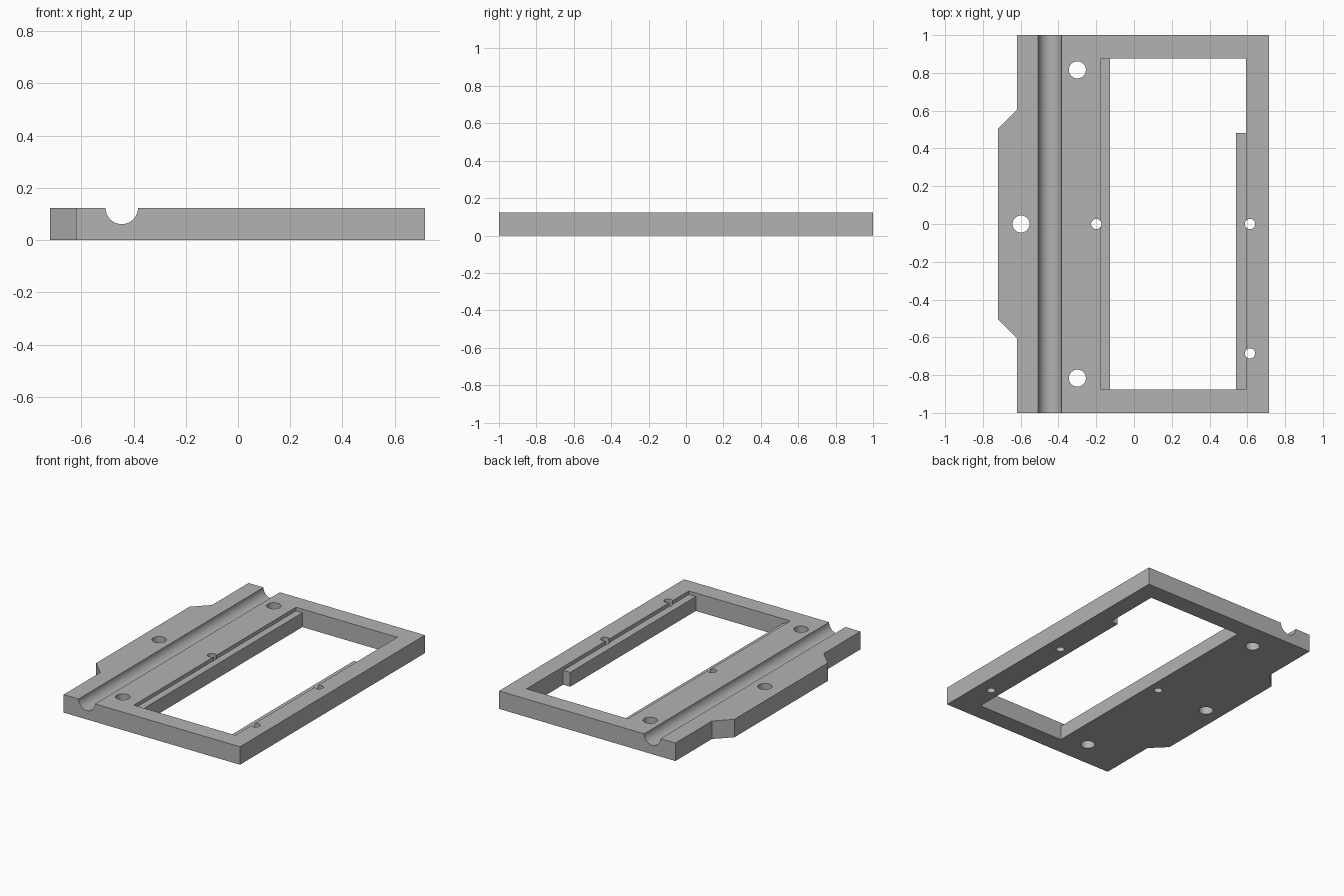
import bpy, bmesh, math
from mathutils import Matrix

if "Cube" in bpy.data.objects:
    bpy.data.objects.remove(bpy.data.objects["Cube"], do_unlink=True)

THICK = 0.123      # plate thickness
LEDGE = 0.098      # height of the recessed ledges
OVER = 0.05        # cutter overshoot

grey = bpy.data.materials.new("plain grey")
grey.use_nodes = True
grey.diffuse_color = (0.45, 0.45, 0.45, 1)
grey.node_tree.nodes["Principled BSDF"].inputs["Base Color"].default_value = grey.diffuse_color


def finish(name, bm):
    bmesh.ops.recalc_face_normals(bm, faces=bm.faces)
    mesh = bpy.data.meshes.new(name)
    bm.to_mesh(mesh)
    bm.free()
    mesh.materials.append(grey)
    ob = bpy.data.objects.new(name, mesh)
    bpy.context.collection.objects.link(ob)
    return ob


def prism(name, outline, z0, z1):
    """Extrude a plan outline from z0 to z1."""
    bm = bmesh.new()
    base = bm.faces.new([bm.verts.new((x, y, z0)) for x, y in outline])
    top = bmesh.ops.extrude_face_region(bm, geom=[base])["geom"]
    bmesh.ops.translate(bm, vec=(0, 0, z1 - z0),
                        verts=[v for v in top if isinstance(v, bmesh.types.BMVert)])
    return finish(name, bm)


def cylinder(name, radius, length, matrix, sides=48):
    bm = bmesh.new()
    bmesh.ops.create_cone(bm, cap_ends=True, segments=sides, radius1=radius,
                          radius2=radius, depth=length, matrix=matrix)
    return finish(name, bm)


# Plate with the chamfered tab on one long side
plate = prism("frame_plate", [
    (-0.62, -1), (0.715, -1), (0.715, 1), (-0.62, 1),
    (-0.62, 0.605), (-0.72, 0.505), (-0.72, -0.505), (-0.62, -0.605)], 0, THICK)

# Window: through opening that leaves two ledges, and the recess above them
LEFT, RIGHT, END = -0.175, 0.593, 0.877
cutters = [
    prism("window_cutter", [
        (-0.127, -END), (0.54, -END), (0.54, 0.481),
        (RIGHT, 0.481), (RIGHT, END), (-0.127, END)], -OVER, THICK + OVER),
    prism("recess_cutter", [
        (LEFT, -END), (RIGHT, -END), (RIGHT, END), (LEFT, END)], LEDGE, THICK + OVER),
]

# Half-round groove along the full length
cutters.append(cylinder("groove_cutter", 0.062, 2.2,
                        Matrix.Translation((-0.445, 0, THICK))
                        @ Matrix.Rotation(math.pi / 2, 4, "X"), 64))

# Mounting holes and small pin holes
for x, y, r in [(-0.3, 0.816, 0.045), (-0.3, -0.816, 0.045), (-0.598, 0, 0.045),
                (-0.2, 0, 0.027), (0.614, 0, 0.027), (0.614, -0.685, 0.027)]:
    cutters.append(cylinder("hole_cutter", r, 0.5, Matrix.Translation((x, y, 0))))

for cutter in cutters:
    cutter.hide_render = True
    mod = plate.modifiers.new(cutter.name, "BOOLEAN")
    mod.operation = "DIFFERENCE"
    mod.solver = "EXACT"
    mod.object = cutter

# Bake the cuts and drop the cutters
result = bpy.data.meshes.new_from_object(
    plate.evaluated_get(bpy.context.evaluated_depsgraph_get()))
plate.modifiers.clear()
plate.data = result
result.name = "frame_plate"
for cutter in cutters:
    bpy.data.objects.remove(cutter, do_unlink=True)

# Smooth the curved walls, keep the edges crisp
bpy.ops.object.select_all(action="DESELECT")
plate.select_set(True)
bpy.context.view_layer.objects.active = plate
bpy.ops.object.shade_smooth_by_angle(angle=math.radians(30))
